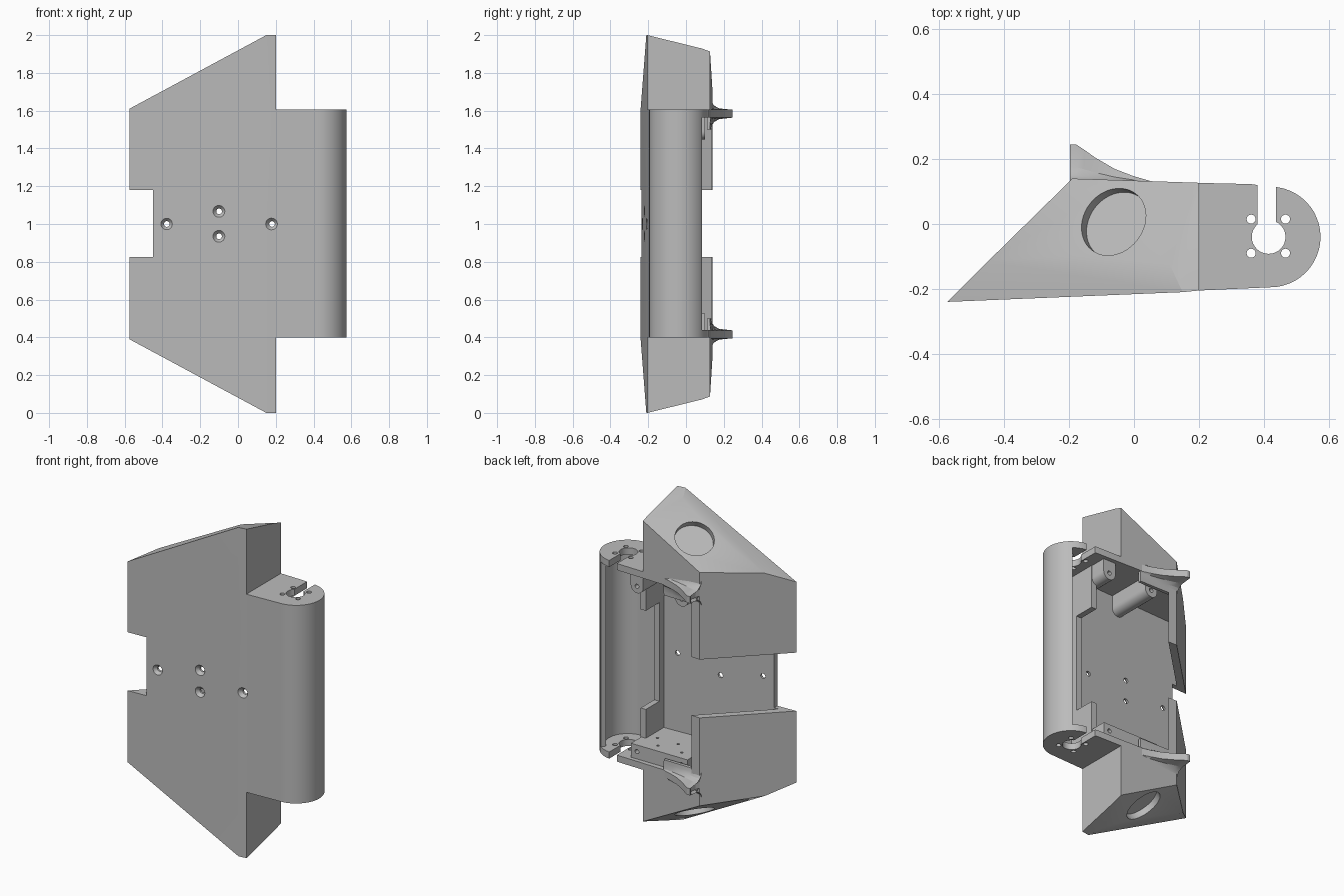
import bpy, bmesh, math
from mathutils import Vector

if "Cube" in bpy.data.objects:
    bpy.data.objects.remove(bpy.data.objects["Cube"])

grey = bpy.data.materials.new("casing_grey")
grey.use_nodes = True
GREY = (0.5, 0.5, 0.5, 1)
grey.diffuse_color = GREY
grey.node_tree.nodes["Principled BSDF"].inputs["Base Color"].default_value = GREY


def finish(name, bm):
    bmesh.ops.recalc_face_normals(bm, faces=bm.faces)
    mesh = bpy.data.meshes.new(name)
    bm.to_mesh(mesh)
    bm.free()
    ob = bpy.data.objects.new(name, mesh)
    bpy.context.collection.objects.link(ob)
    mesh.materials.append(grey)
    return ob


def loft(name, rings):
    """Closed solid through rings with equal point counts."""
    bm = bmesh.new()
    loops = [[bm.verts.new(p) for p in ring] for ring in rings]
    n = len(loops[0])
    for a, b in zip(loops, loops[1:]):
        for i in range(n):
            bm.faces.new((a[i], a[(i + 1) % n], b[(i + 1) % n], b[i]))
    bm.faces.new(loops[0])
    bm.faces.new(loops[-1])
    return finish(name, bm)


def prism(name, pts, z0, z1):
    return loft(name, [[(x, y, z) for x, y in pts] for z in (z0, z1)])


def box(name, x0, x1, y0, y1, z0, z1):
    return prism(name, [(x0, y0), (x1, y0), (x1, y1), (x0, y1)], z0, z1)


def rod(name, a, b, r1, r2=None, n=32):
    """Round bar or cone from point a to point b."""
    a, b = Vector(a), Vector(b)
    turn = (b - a).to_track_quat("Z", "Y")
    circle = [Vector((math.cos(t), math.sin(t), 0)) for t in
              (2 * math.pi * i / n for i in range(n))]
    return loft(name, [[p + turn @ (c * r) for c in circle]
                       for p, r in ((a, r1), (b, r2 or r1))])


def combine(target, other, op):
    mod = target.modifiers.new(op, "BOOLEAN")
    mod.operation = op
    mod.solver = "EXACT"
    mod.object = other
    bpy.context.view_layer.objects.active = target
    bpy.ops.object.modifier_apply(modifier=mod.name)
    bpy.data.objects.remove(other)


def cut(target, other):
    combine(target, other, "DIFFERENCE")


def arc(cx, cy, r, a0, a1, n=24):
    return [(cx + r * math.cos(math.radians(a0 + (a1 - a0) * i / n)),
             cy + r * math.sin(math.radians(a0 + (a1 - a0) * i / n)))
            for i in range(n + 1)]


def roof(x, y):
    return 1.677 + 0.51 * (x + 0.45) - 0.4 * (y + 0.11)


# Faceted main body, the same at both ends
bm = bmesh.new()
corners = [(-0.575, -0.24, 1.61), (0.15, -0.21, 2), (0.2, -0.205, 2),
           (-0.45, -0.115, 1.677), (0.11, -0.125, 1.975), (0.2, 0.08, 1.93)]
corners += [(x, y, roof(x, y)) for x, y in ((-0.19, 0.14), (0.2, 0.127))]
for x, y, z in corners:
    bm.verts.new((x, y, z))
    bm.verts.new((x, y, 2 - z))
bmesh.ops.convex_hull(bm, input=bm.verts)
bmesh.ops.dissolve_limit(bm, angle_limit=0.01, verts=bm.verts, edges=bm.edges)
casing = finish("casing", bm)

# Rounded tube side
CX, CY = 0.42, -0.04
side = [(0.1, -0.2095)] + arc(CX, CY, 0.155, -90, 90) + [(0.36, 0.123), (0.1, 0.129)]
combine(casing, prism("tube_side", side, 0.4, 1.605), "UNION")

# Cavity open to the back
cavity = ([(-0.48, -0.206)] + arc(CX, CY, 0.125, -90, 53)
          + [(0.66, 0.28), (0.66, 0.4), (-0.125, 0.4), (-0.125, 0.145)])
cut(casing, prism("cavity_cutter", cavity, 0.44, 1.565))

# Notch through the slanted wall
notch = [(-0.8, -0.4), (-0.45, -0.4), (-0.45, -0.204), (-0.1, -0.186),
         (-0.1, 0.4), (-0.8, 0.4)]
cut(casing, prism("notch_cutter", notch, 0.825, 1.18))

# Keyhole slot and small holes in the end plates
cut(casing, box("slot_cutter", 0.38, 0.437, CY, 0.4, 0.3, 1.7))
cut(casing, rod("keyhole_cutter", (0.415, CY, 0.3), (0.415, CY, 1.7), 0.052))
for x in (0.361, 0.467):
    for y in (0.015, -0.09):
        cut(casing, rod("hole_cutter", (x, y, 0.3), (x, y, 1.7), 0.014, n=16))

# Countersunk holes in the front plate
for x, z in ((-0.377, 1), (-0.1, 1.067), (-0.1, 0.935), (0.18, 1)):
    y = -0.24 + 0.0452 * (x + 0.575)
    cut(casing, rod("screw_cutter", (x, y - 0.05, z), (x, y + 0.06, z), 0.015, n=24))
    cut(casing, rod("sink_cutter", (x, y - 0.005, z), (x, y + 0.017, z), 0.034, 0.015))

# Round shallow recess in each sloped end
for s in (1, -1):
    c = Vector((-0.062, 0.006, 1 + s * (roof(-0.062, 0.006) - 1)))
    nrm = Vector((-0.51, 0.4, s)).normalized()
    cut(casing, rod("recess_cutter", c - nrm * 0.035, c + nrm * 0.1, 0.11, n=48))

# Hooked fins with soft fillets, at both ends
outline = [(0.06, 0.13), (0.0, 0.147), (-0.06, 0.17), (-0.12, 0.205), (-0.155, 0.23),
           (-0.178, 0.245), (-0.198, 0.245), (-0.198, 0.234), (-0.18, 0.215),
           (-0.172, 0.188), (-0.175, 0.16), (-0.188, 0.14), (-0.188, 0.11), (0.06, 0.11)]
layers = [(1.5, 0.03), (1.52, 0.07), (1.54, 0.18), (1.555, 0.4), (1.563, 1),
          (1.605, 1), (1.612, 0.4), (1.627, 0.18), (1.645, 0.07), (1.665, 0.03)]
fins = []
for label, s in (("upper", 1), ("lower", -1)):
    rings = [[(x, 0.128 + f * (y - 0.128) if y > 0.128 else y, 1 + s * (z - 1))
              for x, y in outline] for z, f in layers]
    fins.append(loft(label + "_fin", rings))

# Screw bosses under the upper plate, mounting bar on the lower plate
BOSS_X = (-0.04, 0.26)
bosses = []
for x in BOSS_X:
    boss = rod("upper_boss", (x, -0.19, 1.49), (x, 0.1, 1.49), 0.042)
    combine(boss, box("boss_web", x - 0.042, x + 0.042, -0.19, 0.1, 1.49, 1.58), "UNION")
    cut(boss, rod("boss_hole_cutter", (x, 0, 1.49), (x, 0.2, 1.49), 0.013, n=16))
    bosses.append(boss)
bar = box("lower_mounting_bar", -0.08, 0.3, -0.19, 0.1, 0.42, 0.525)
for x in BOSS_X:
    cut(bar, rod("bar_hole_cutter", (x, 0, 0.485), (x, 0.2, 0.485), 0.013, n=16))
for x, y in ((0.0, 0.04), (0.08, -0.04), (0.16, 0.04), (0.22, -0.04)):
    cut(bar, rod("pilot_cutter", (x, y, 0.48), (x, y, 0.6), 0.008, n=12))

# Inner rib beside the tube with taller tabs near the ends
rib = box("inner_rib", 0.27, 0.305, -0.19, -0.13, 0.42, 1.58)
tabs = [box("rib_tab", 0.27, 0.305, -0.19, 0.0, z0, z1)
        for z0, z1 in ((0.42, 0.7), (1.3, 1.58))]

for ob in bpy.context.selected_objects:
    ob.select_set(False)
for ob in [casing, bar] + fins + bosses:
    ob.select_set(True)
bpy.context.view_layer.objects.active = casing
bpy.ops.object.shade_smooth_by_angle(angle=math.radians(25))
